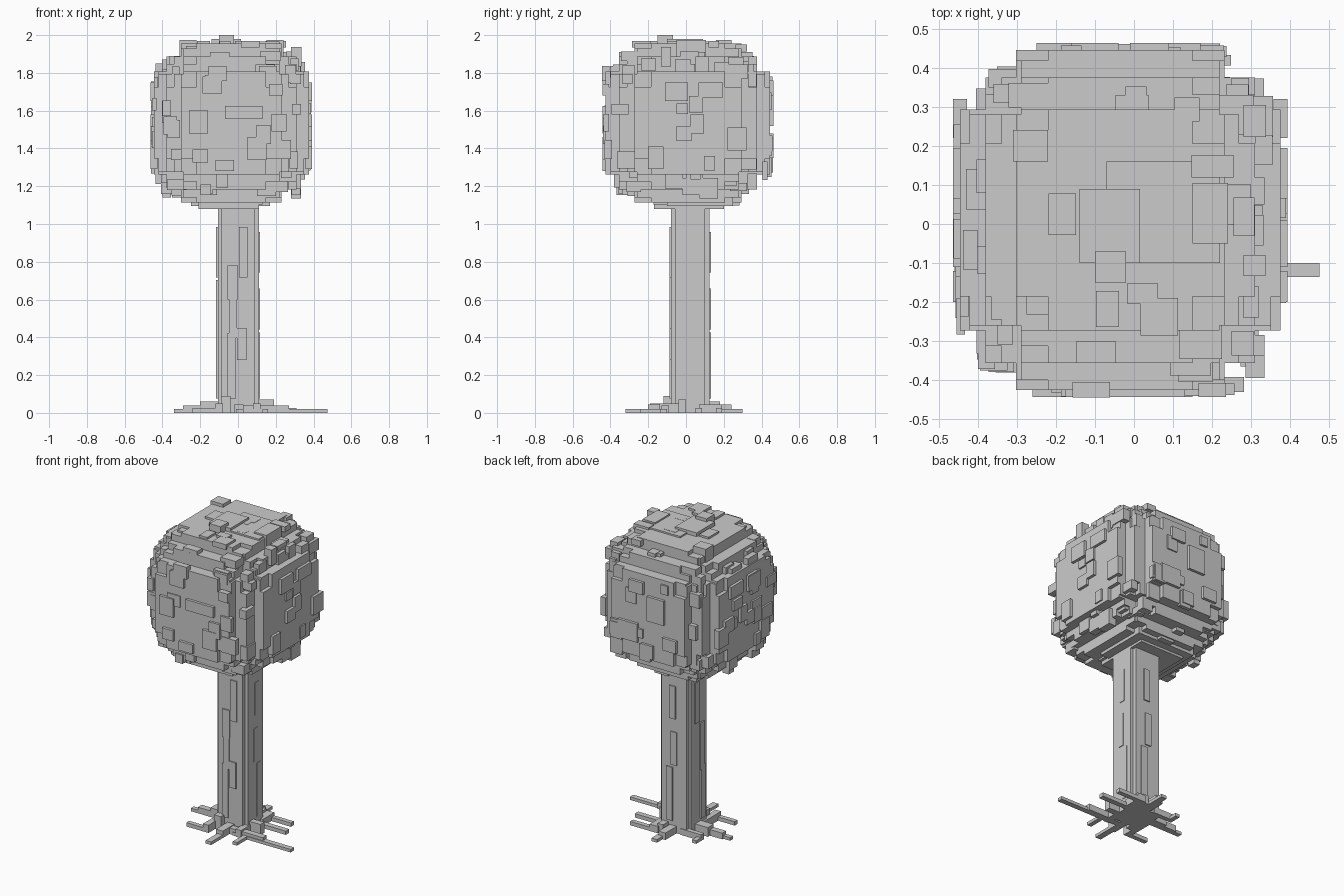
import bpy, bmesh, random
from itertools import permutations
from mathutils import Vector

random.seed(11)
if "Cube" in bpy.data.objects:
    bpy.data.objects.remove(bpy.data.objects["Cube"])

GREY = (0.6, 0.6, 0.6, 1)
mat = bpy.data.materials.new("plain grey")
mat.use_nodes = True
mat.diffuse_color = GREY
mat.node_tree.nodes["Principled BSDF"].inputs["Base Color"].default_value = GREY


def add_box(bm, centre, half):
    verts = bmesh.ops.create_cube(bm, size=2)["verts"]
    for v in verts:
        v.co = Vector(centre) + Vector([a * b for a, b in zip(v.co, half)])


def span(bm, x0, x1, y0, y1, z0, z1):
    add_box(bm, ((x0 + x1) / 2, (y0 + y1) / 2, (z0 + z1) / 2),
            ((x1 - x0) / 2, (y1 - y0) / 2, (z1 - z0) / 2))


def finish(bm, name):
    mesh = bpy.data.meshes.new(name)
    bm.to_mesh(mesh)
    bm.free()
    mesh.materials.append(mat)
    bpy.context.collection.objects.link(bpy.data.objects.new(name, mesh))


# Crown core: terraced ball made of overlapping blocks
C = Vector((-0.035, 0.01, 1.535))
H = Vector((0.41, 0.435, 0.42))
STEPS = sorted({p for s in [(1, 0.65, 0.45), (0.94, 0.65, 0.62), (0.84, 0.84, 0.45),
                            (0.84, 0.74, 0.62)] for p in permutations(s)})
core = bmesh.new()
for step in STEPS:
    add_box(core, C, [h * s for h, s in zip(H, step)])
finish(core, "crown_core")


def inside(n):
    return any(all(abs(n[i]) <= s[i] for i in range(3)) for s in STEPS)


# Leaf blocks on the terraces: few and thin on the broad sides, chunky on the rounded edges
leaves = bmesh.new()
for _ in range(190):
    d = Vector([random.gauss(0, 1) for i in range(3)]).normalized()
    t = 1.5
    while not inside(d * t):
        t -= 0.01
    n = d * t
    axis = max(range(3), key=lambda i: abs(n[i]))
    flat = abs(n[axis]) > 0.9
    if flat and random.random() < 0.6:
        continue
    half = [random.uniform(0.025, 0.055) for i in range(3)]
    half[axis] = random.uniform(0.01, 0.02) if flat else random.uniform(0.02, 0.03)
    p = C + Vector([a * b for a, b in zip(n, H)])
    add_box(leaves, p, half)
finish(leaves, "leaf_blocks")

# Broad plates on the six sides
plates = bmesh.new()
for x, z, w, h in [(-.13, 1.74, .09, .1), (-.21, 1.54, .1, .12), (-.2, 1.36, .08, .07),
                   (-.07, 1.31, .1, .06), (.03, 1.59, .2, .07), (.1, 1.4, .1, .12),
                   (.2, 1.71, .07, .06)]:
    add_box(plates, (x, C.y - H.y, z), (w / 2, 0.018, h / 2))
for y, z, w, h in [(-.05, 1.7, .12, .1), (.13, 1.71, .13, .08), (.06, 1.53, .07, .1),
                   (-.16, 1.35, .08, .12), (.27, 1.45, .1, .12), (-.01, 1.48, .08, .08)]:
    for side in (-1, 1):
        add_box(plates, (C.x + side * H.x, y, z), (0.018, w / 2, h / 2))
for x, z, w, h in [(-.1, 1.6, .12, .16), (.1, 1.42, .14, .12), (.04, 1.72, .1, .08),
                   (-.2, 1.4, .1, .08)]:
    add_box(plates, (x, C.y + H.y, z), (w / 2, 0.018, h / 2))
span(plates, -.14, .015, -.1, .09, 1.9, 1.98)
span(plates, .15, .24, -.05, .105, 1.88, 1.975)
span(plates, -.07, .22, -.1, .16, 1.88, 1.965)
span(plates, -.1, -.02, -.15, -.07, 1.9, 2.0)
span(plates, -.31, -.22, .16, .24, 1.85, 1.975)
span(plates, -.21, .11, -.17, .2, 1.08, 1.2)
span(plates, -.25, .17, -.1, .25, 1.095, 1.2)
finish(plates, "crown_plates")

# Trunk: stepped column with bark strips
trunk = bmesh.new()
span(trunk, -.107, .112, -.058, .1, 0, 1.2)
span(trunk, -.09, .09, -.08, .125, 0, 1.2)
finish(trunk, "trunk")

bark = bmesh.new()
for side in (-1, 1):
    for z in (0.25, 0.55, 0.85):
        h = random.uniform(0.08, 0.2)
        off = random.uniform(-0.05, 0.05)
        add_box(bark, (off, 0.022 + side * 0.104, z), (0.022, 0.006, h))
        add_box(bark, (side * 0.11, 0.02 + off, z), (0.006, 0.02, h))
span(bark, -.055, 0, -.088, 0, .6, .78)
span(bark, -.005, .045, -.088, 0, .28, .45)
finish(bark, "bark_strips")

# Roots: thin bars spreading over the ground
roots = bmesh.new()
for x0, x1, y0, y1, z in [
        (.05, .475, -.135, -.1, .02), (0, .27, -.13, -.09, .04), (0, .19, -.04, .0, .07),
        (0, .31, .05, .085, .025), (.1, .27, .16, .19, .025), (.07, .13, .07, .19, .045),
        (-.34, 0, .0, .03, .02), (-.29, 0, .0, .04, .04), (-.2, 0, .0, .06, .06),
        (-.01, .03, -.32, 0, .02), (-.02, .03, -.2, 0, .045), (-.09, -.04, -.12, 0, .09),
        (.0, .04, 0, .3, .02), (-.02, .03, 0, .24, .045), (.04, .08, 0, .18, .06),
        (-.24, -.08, -.19, -.16, .025), (-.12, -.08, -.19, 0, .05),
        (-.2, -.17, .1, .18, .02), (-.2, -.05, .1, .13, .04),
        (.13, .16, -.24, -.1, .02), (.08, .12, -.14, 0, .05)]:
    span(roots, x0, x1, y0, y1, 0, z)
finish(roots, "roots")
